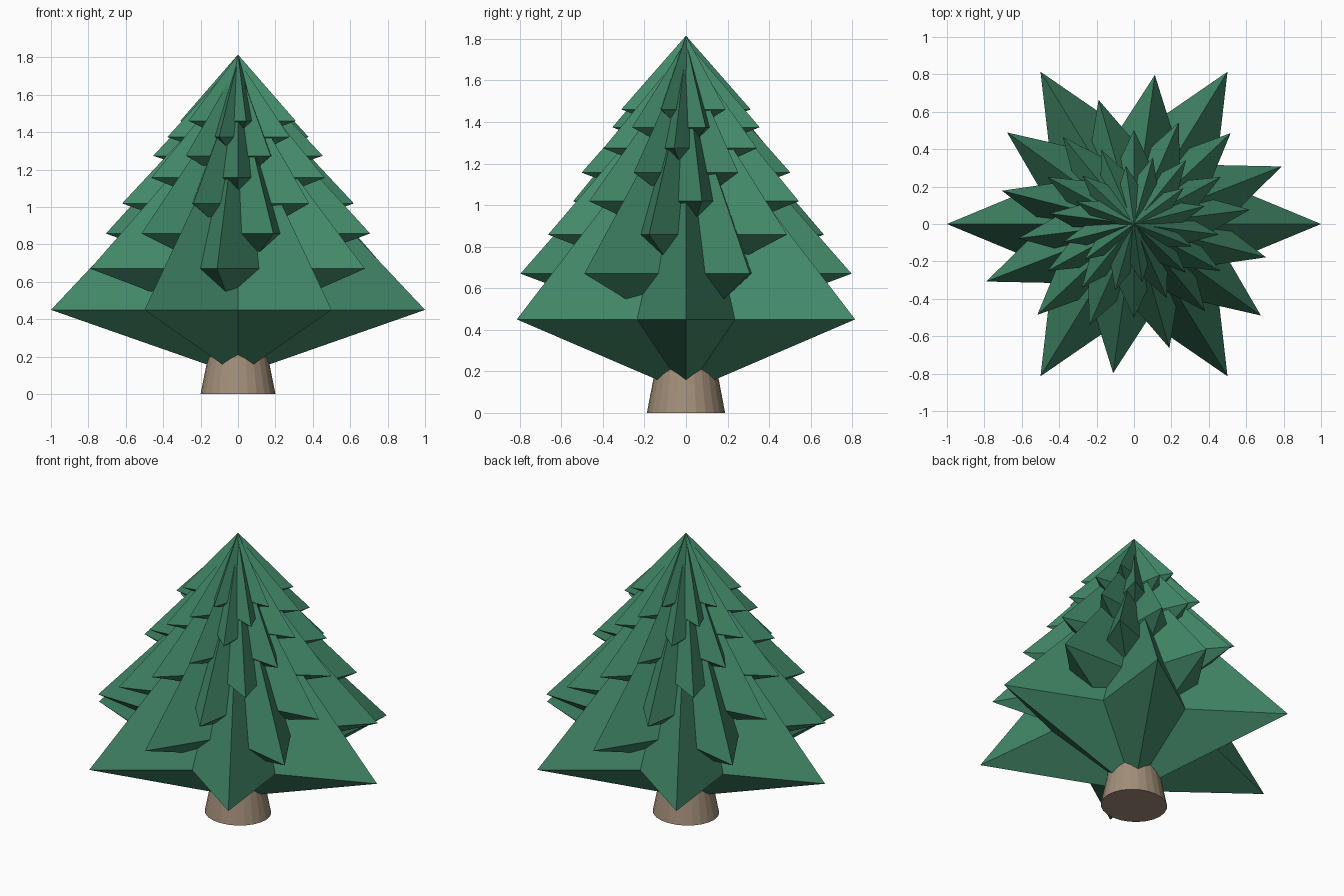
import bpy, bmesh
from math import cos, sin, pi, radians

if "Cube" in bpy.data.objects:
    bpy.data.objects.remove(bpy.data.objects["Cube"])

DEPTH = 0.94      # the tree is slightly flattened front to back
SHRINK = 0.855    # each tier is a scaled copy of the one below
FOCUS = 1.967     # height towards which tiers shrink


def material(name, rgb):
    m = bpy.data.materials.new(name)
    m.diffuse_color = (*rgb, 1)
    m.use_nodes = True
    m.node_tree.nodes["Principled BSDF"].inputs["Base Color"].default_value = m.diffuse_color
    return m


def add_object(name, bm, mat):
    bmesh.ops.recalc_face_normals(bm, faces=bm.faces)
    me = bpy.data.meshes.new(name)
    bm.to_mesh(me)
    bm.free()
    me.materials.append(mat)
    ob = bpy.data.objects.new(name, me)
    bpy.context.collection.objects.link(ob)
    return ob


green = material("needles", (0.055, 0.25, 0.14))
brown = material("bark", (0.36, 0.27, 0.19))


# Tier: six-pointed star closed by an apex above and below
def branch_tier(i):
    s = SHRINK ** i
    z = lambda base: FOCUS - (FOCUS - base) * s
    bm = bmesh.new()
    rim = []
    for k in range(12):
        r = s * (1.0 if k % 2 == 0 else 0.5)
        a = k * pi / 6 + radians(22.5) * i
        rim.append(bm.verts.new((r * cos(a), r * sin(a) * DEPTH, z(0.45))))
    top = bm.verts.new((0, 0, z(1.512)))
    bottom = bm.verts.new((0, 0, z(0.10)))
    for k in range(12):
        a, b = rim[k], rim[(k + 1) % 12]
        bm.faces.new((a, b, top))
        bm.faces.new((b, a, bottom))
    add_object(f"branch_tier_{i + 1}", bm, green)


for i in range(8):
    branch_tier(i)

# Trunk: tapered cylinder running up into the lowest tier
bm = bmesh.new()
bmesh.ops.create_cone(bm, cap_ends=True, segments=24, radius1=0.2,
                      radius2=0.11, depth=0.45)
bmesh.ops.translate(bm, verts=bm.verts, vec=(0, 0, 0.225))
bmesh.ops.scale(bm, verts=bm.verts, vec=(1, DEPTH, 1))
add_object("trunk", bm, brown)
